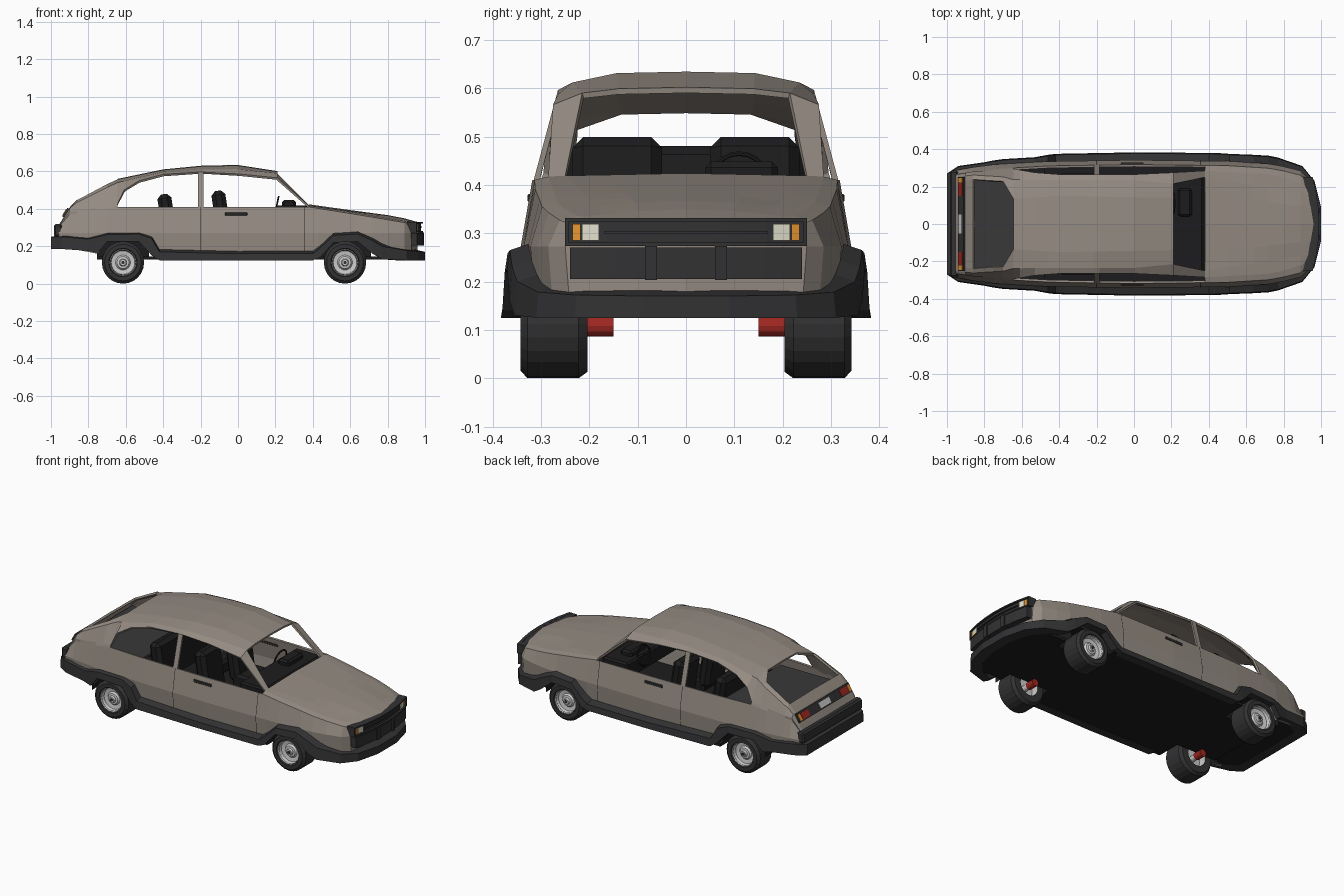
import bpy, bmesh, math
from mathutils import Matrix, Vector

if "Cube" in bpy.data.objects:
    bpy.data.objects.remove(bpy.data.objects["Cube"])

def mat(name, r, g, b):
    m = bpy.data.materials.new(name)
    m.diffuse_color = (r, g, b, 1)
    m.use_nodes = True
    m.node_tree.nodes["Principled BSDF"].inputs["Base Color"].default_value = m.diffuse_color
    return m

PAINT = mat("taupe_paint", .30, .26, .225)
TRIM = mat("black_trim", .032, .032, .034)
DARK = mat("dark_interior", .012, .012, .013)
SHELF = mat("grey_carpet", .04, .04, .042)
METAL = mat("rim_metal", .55, .55, .55)
RED = mat("red", .35, .02, .015)
AMBER = mat("amber", .8, .3, .03)
CREAM = mat("cream_lens", .75, .73, .6)

def finish(bm, name, *mats):
    me = bpy.data.meshes.new(name)
    bm.to_mesh(me)
    bm.free()
    ob = bpy.data.objects.new(name, me)
    bpy.context.collection.objects.link(ob)
    for m in mats:
        me.materials.append(m)
    return ob

def box(name, x, y, z, m, bevel=0, tilt=0):
    """Box from (min, max) ranges, optionally bevelled and tilted about y."""
    bm = bmesh.new()
    bmesh.ops.create_cube(bm, size=1)
    for v in bm.verts:
        v.co = Vector([v.co[i] * (r[1] - r[0]) for i, r in enumerate((x, y, z))])
    if bevel:
        bmesh.ops.bevel(bm, geom=bm.edges[:], offset=bevel, segments=1, affect='EDGES')
    bm.transform(Matrix.Translation([(r[0] + r[1]) / 2 for r in (x, y, z)]) @ Matrix.Rotation(tilt, 4, 'Y'))
    return finish(bm, name, m)

def pair(name, x, y, z, m, **kw):
    box(name + "_left", x, y, z, m, **kw)
    box(name + "_right", x, (-y[1], -y[0]), z, m, **kw)

def lathe(name, prof, x, z, side, m, n=24):
    """Spin (radius, y) points about a sideways axle."""
    bm = bmesh.new()
    rings = [[bm.verts.new((x + r * math.cos(2 * math.pi * k / n), side * y,
                            z + r * math.sin(2 * math.pi * k / n))) for k in range(n)] for r, y in prof]
    for a, b in zip(rings, rings[1:]):
        for k in range(n):
            bm.faces.new((a[k], a[(k + 1) % n], b[(k + 1) % n], b[k]))
    bmesh.ops.remove_doubles(bm, verts=bm.verts[:], dist=1e-5)
    bmesh.ops.recalc_face_normals(bm, faces=bm.faces[:])
    return finish(bm, name, m)

def mirror(ob):
    md = ob.modifiers.new("mirror", 'MIRROR')
    md.use_axis = (False, True, False)

def nose_bow(y):
    return .55 * y * y

def nose_bar(name, front, depth, y, z, m):
    """Mirrored bar between two y values that follows the bowed nose."""
    bm = bmesh.new()
    rows = []
    for k in range(4):
        w = y[0] + (y[1] - y[0]) * k / 3
        f = front - nose_bow(w)
        rows.append([bm.verts.new(p) for p in ((f, w, z[0]), (f, w, z[1]), (f - depth, w, z[1]), (f - depth, w, z[0]))])
    for a, b in zip(rows, rows[1:]):
        for j in range(4):
            bm.faces.new((a[j], a[(j + 1) % 4], b[(j + 1) % 4], b[j]))
    bm.faces.new(rows[-1])
    if y[0] > 0:
        bm.faces.new(rows[0][::-1])
    bmesh.ops.recalc_face_normals(bm, faces=bm.faces[:])
    mirror(finish(bm, name, m))

def curve(*pts):
    def f(x):
        for (a, u), (b, v) in zip(pts, pts[1:]):
            if x <= b:
                return u + (v - u) * max(0, x - a) / (b - a)
        return pts[-1][1]
    return f

# Guide curves along the car's length
bottom = curve((-.96, .2), (-.75, .16), (-.70, .225), (-.53, .225), (-.46, .15), (.43, .15),
               (.50, .225), (.64, .225), (.72, .17), (.96, .17))
width = curve((-.96, .285), (-.8, .315), (-.45, .335), (0, .342), (.5, .336), (.75, .32), (.89, .285), (.96, .25))
belt_z = curve((-.96, .3), (-.9, .37), (-.645, .41), (.38, .41), (.6, .375), (.96, .315))
rail_y = curve((-.96, .263), (-.86, .28), (-.645, .295), (-.53, .275), (-.4, .265), (0, .265), (.21, .275),
               (.38, .285), (.75, .265), (.96, .2))
rail_z = curve((-.96, .305), (-.9, .385), (-.645, .425), (-.61, .5), (-.53, .55), (-.4, .585), (-.2, .597),
               (0, .587), (.21, .566), (.38, .417), (.6, .383), (.96, .323))
edge_y = curve((-.96, .25), (-.86, .262), (-.7, .252), (-.645, .237), (-.4, .235), (0, .235), (.21, .215),
               (.38, .25), (.96, .16))
edge_z = curve((-.96, .308), (-.9, .403), (-.86, .435), (-.7, .515), (-.645, .54), (-.4, .598), (-.12, .615),
               (.07, .61), (.21, .59), (.38, .419), (.6, .388), (.96, .327))
mid_y = curve((-.96, .225), (-.86, .238), (-.7, .228), (-.645, .135), (-.4, .15), (.21, .14), (.38, .15), (.96, .09))
top_z = curve((-.96, .31), (-.9, .408), (-.865, .447), (-.7, .535), (-.645, .56), (-.4, .611), (-.12, .638),
              (.07, .632), (.21, .602), (.38, .424), (.6, .393), (.85, .36), (.96, .33))

def section(x):
    w, b = width(x), belt_z(x)
    return [(w - .008, bottom(x)), (w, .272), (w - .024, b), (rail_y(x), rail_z(x)),
            (edge_y(x), edge_z(x)), (mid_y(x), top_z(x) - .003), (0, top_z(x))]

# Body shell with window openings
xs = [-.96, -.9, -.86, -.75, -.70, -.645, -.61, -.53, -.46, -.4, -.215, -.185, 0, .21, .38, .43, .50, .64,
      .72, .8, .89, .96]
bm = bmesh.new()
grid = [[bm.verts.new((x - (nose_bow(y) if x == .96 else 0), y, z)) for y, z in section(x)] for x in xs]
for i in range(len(xs) - 1):
    c = (xs[i] + xs[i + 1]) / 2
    for j in range(6):
        side_window = j == 2 and (-.645 < c < -.215 or -.185 < c < .38)
        windscreen = j >= 4 and .21 < c < .38
        rear_window = j == 5 and -.86 < c < -.645
        if not (side_window or windscreen or rear_window):
            a, b = grid[i], grid[i + 1]
            bm.faces.new((a[j], a[j + 1], b[j + 1], b[j]))
for col, x, flip in ((grid[0], xs[0], True), (grid[-1], xs[-1], False)):
    loop = col + [bm.verts.new((x, 0, bottom(x)))]
    bm.faces.new(loop[::-1] if flip else loop)
body = finish(bm, "body_shell", PAINT)
mirror(body)
so = body.modifiers.new("thickness", 'SOLIDIFY')
so.thickness, so.offset = .012, -1

# Door gaps
for n, x in enumerate((.355, -.2)):
    bm = bmesh.new()
    a, b = [[bm.verts.new((x + d, y + .0015, z)) for y, z in section(x)[:3]] for d in (0, .003)]
    for j in range(2):
        bm.faces.new((a[j], a[j + 1], b[j + 1], b[j]))
    mirror(finish(bm, f"door_gap_{n}", DARK))

# Lower cladding with arch flares, wrapping round both ends: x, y, low z, high z
path = [(-1, 0, .185, .25), (-1, .27, .185, .25), (-.94, .31, .185, .25), (-.8, .33, .175, .238),
        (-.75, .34, .165, .25), (-.70, .347, .225, .262), (-.53, .357, .225, .265), (-.46, .37, .15, .24),
        (-.42, .375, .125, .17), (0, .383, .125, .16), (.40, .38, .125, .16), (.44, .38, .14, .19),
        (.51, .375, .22, .258), (.64, .37, .225, .265), (.72, .365, .16, .23), (.77, .355, .13, .2),
        (.9, .31, .125, .178), (.965, .23, .125, .172), (1, .09, .125, .17), (1, 0, .125, .17)]
bm = bmesh.new()
rows = []
for x, y, lo, hi in path:
    xi = x if abs(x) < .85 else x * .94
    rows.append([bm.verts.new(p) for p in ((x, y, lo), (x, y * .985, hi), (xi, y * .87, hi + .014), (xi, y * .87, lo))])
for a, b in zip(rows, rows[1:]):
    for j in range(4):
        k = (j + 1) % 4
        bm.faces.new((a[j], a[k], b[k], b[j]))
mirror(finish(bm, "lower_cladding", TRIM))

# Underbody and wheel wells
box("floor_centre", (-.74, .94), (-.2, .2), (.128, .145), DARK)
box("floor_middle", (-.475, .44), (-.35, .35), (.128, .145), DARK)
box("floor_front", (.71, .9), (-.27, .27), (.128, .145), DARK)
box("floor_rear", (-.96, -.73), (-.28, .28), (.186, .2), DARK)
for end, x in (("rear", -.615), ("front", .572)):
    for s, tag in ((1, "left"), (-1, "right")):
        bm = bmesh.new()
        bmesh.ops.create_cube(bm, size=1, matrix=Matrix.Translation((x, s * .255, .19)) @ Matrix.Diagonal((.28, .13, .12, 1)))
        bm.normal_update()
        bmesh.ops.delete(bm, geom=[f for f in bm.faces if f.normal.z < -.5 or f.normal.y * s > .5], context='FACES')
        finish(bm, f"{end}_wheel_well_{tag}", DARK)
        # Wheel, rim and red suspension unit
        lathe(f"{end}_tyre_{tag}", [(.066, .328), (.076, .342), (.098, .342), (.113, .328), (.113, .222),
                                    (.1, .204), (.06, .204)], x, .113, s, TRIM)
        lathe(f"{end}_rim_{tag}", [(.076, .334), (.069, .337), (.063, .312), (.04, .308), (.032, .318),
                                   (.02, .32), (.016, .332), (0, .332)], x, .113, s, METAL)
        lathe(f"{end}_wheel_back_{tag}", [(.062, .206), (.06, .25), (0, .25)], x, .113, s, METAL)
        lathe(f"{end}_hub_{tag}", [(.009, .33), (.009, .335), (0, .335)], x, .113, s, TRIM, 12)
        lathe(f"{end}_axle_{tag}", [(0, .19), (.018, .19), (.018, .26)], x, .108, s, METAL, 12)
        lathe(f"{end}_suspension_{tag}", [(0, .15), (.022, .15), (.022, .205), (0, .205)], x, .108, s, RED, 12)

# Front end: grille, lamps and bumper following the bowed nose
nose_bar("grille_panel", .978, .04, (0, .25), (.274, .33), TRIM)
for z in (.277, .327):
    nose_bar("grille_frame", .99, .02, (0, .25), (z - .004, z + .004), TRIM)
nose_bar("grille_side", .99, .02, (.243, .25), (.274, .33), TRIM)
nose_bar("grille_slat", .985, .01, (0, .17), (.299, .305), TRIM)
nose_bar("headlamp", .984, .02, (.18, .215), (.285, .319), CREAM)
nose_bar("front_indicator", .984, .02, (.218, .235), (.285, .319), AMBER)
nose_bar("front_bumper", .99, .05, (0, .24), (.205, .27), TRIM)
nose_bar("overrider", .997, .03, (.06, .085), (.203, .273), TRIM)

# Rear end: lamp panel and bumper, leaning with the tail
lean = math.atan2(.06, .10)
box("tail_panel", (-.927, -.915), (-.25, .25), (.352, .406), TRIM, tilt=lean)
pair("tail_lamp", (-.931, -.917), (.15, .22), (.36, .398), RED, tilt=lean)
pair("rear_indicator", (-.931, -.917), (.223, .245), (.36, .398), AMBER, tilt=lean)
box("rear_plate", (-.931, -.917), (-.05, .05), (.362, .396), METAL, tilt=lean)
box("rear_bumper", (-.985, -.94), (-.285, .285), (.25, .318), TRIM, bevel=.01)

# Door handles
pair("door_handle", (-.07, .05), (.31, .328), (.364, .381), TRIM, bevel=.003)

# Interior
for s, tag in ((1, "left"), (-1, "right")):
    y = (.05, .235) if s > 0 else (-.235, -.05)
    box(f"front_seat_cushion_{tag}", (-.08, .12), y, (.19, .27), DARK, bevel=.015)
    box(f"front_seat_back_{tag}", (-.125, -.05), y, (.22, .498), DARK, bevel=.022, tilt=-.15)
box("rear_seat_cushion", (-.4, -.2), (-.27, .27), (.19, .27), DARK, bevel=.015)
box("rear_seat_back", (-.415, -.34), (-.25, .25), (.22, .48), DARK, bevel=.022, tilt=-.15)
box("parcel_shelf", (-.89, -.45), (-.26, .26), (.37, .385), SHELF)
box("dashboard", (.2, .372), (-.272, .272), (.32, .418), DARK, bevel=.01)
box("instrument_hood", (.235, .31), (.04, .19), (.4, .448), DARK, bevel=.012)
bpy.ops.mesh.primitive_torus_add(major_segments=20, minor_segments=6, major_radius=.058, minor_radius=.005,
                                 location=(.205, .11, .408), rotation=(0, math.radians(-78), 0))
wheel = bpy.context.object
wheel.name = "steering_wheel"
wheel.data.materials.append(DARK)
box("steering_spoke", (.203, .209), (.055, .165), (.4, .412), DARK)
box("steering_column", (.205, .25), (.1, .12), (.395, .415), DARK)
